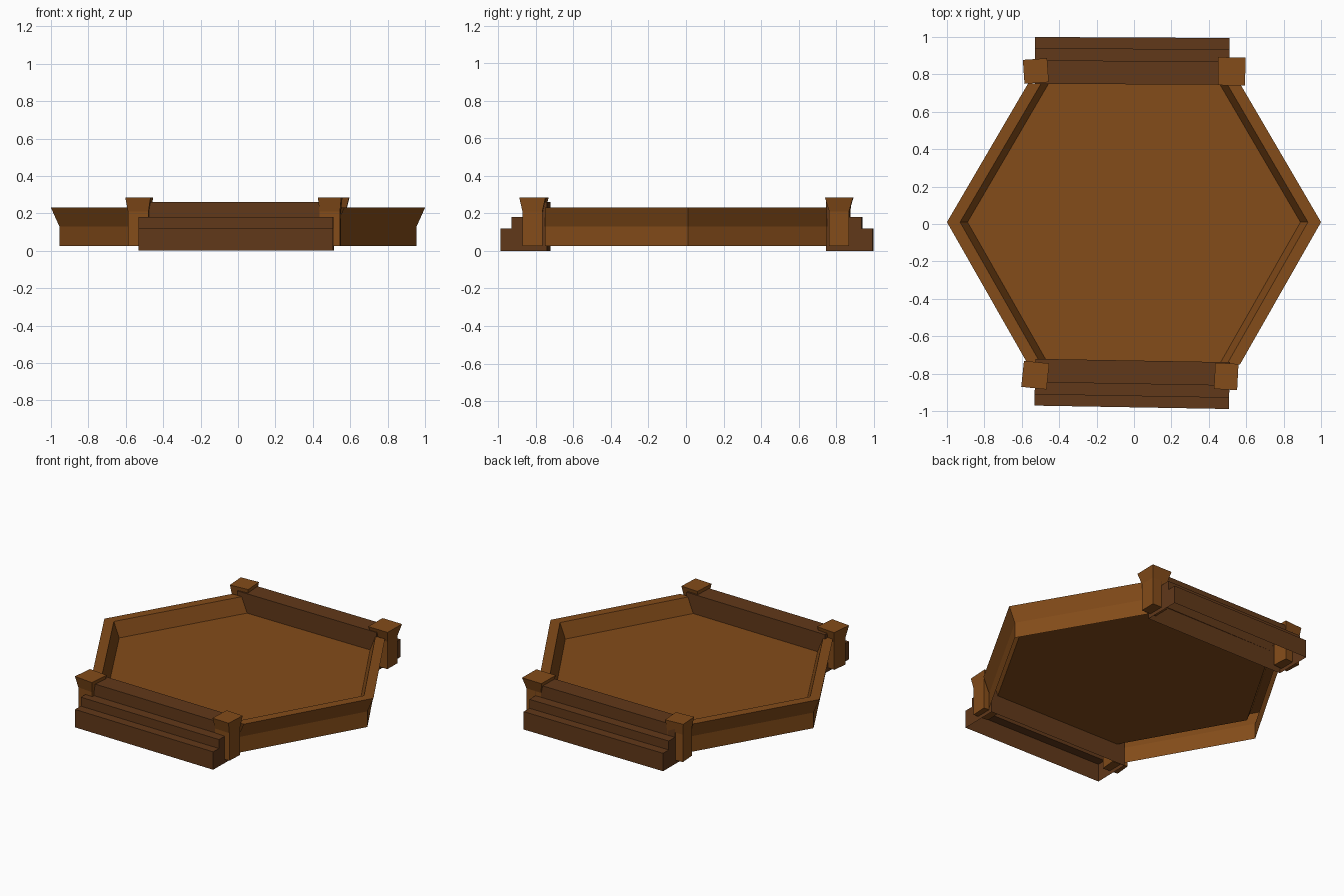
import bpy, bmesh, math
from mathutils import Matrix

if "Cube" in bpy.data.objects:
    bpy.data.objects.remove(bpy.data.objects["Cube"])


def material(name, color):
    m = bpy.data.materials.new(name)
    m.diffuse_color = color
    m.use_nodes = True
    m.node_tree.nodes["Principled BSDF"].inputs["Base Color"].default_value = m.diffuse_color
    return m


WOOD = material("warm_wood", (0.23, 0.072, 0.010, 1))
DARK = material("dark_wood", (0.12, 0.040, 0.010, 1))


def loft(name, sections, mat, caps=(), closed=False, flip=False):
    """Skin matching point rows; optionally cap chosen rows."""
    bm = bmesh.new()
    rows = [[bm.verts.new(p) for p in s] for s in sections]
    n = len(rows[0])
    for a, b in zip(rows, rows[1:]):
        for i in range(n if closed else n - 1):
            j = (i + 1) % n
            bm.faces.new((a[i], a[j], b[j], b[i]))
    for c in caps:
        bm.faces.new(rows[c] if c else rows[c][::-1])
    if flip:
        bmesh.ops.reverse_faces(bm, faces=bm.faces[:])
    elif caps:
        bmesh.ops.recalc_face_normals(bm, faces=bm.faces[:])
    me = bpy.data.meshes.new(name)
    bm.to_mesh(me)
    bm.free()
    me.materials.append(mat)
    ob = bpy.data.objects.new(name, me)
    bpy.context.collection.objects.link(ob)
    return ob


# Hexagonal rim: flared outer wall, flat top, sloping inner wall
CY, END = 0.01, 0.75
CUT = END / math.tan(math.radians(60))
RIM = [(0.955, 0.025), (0.955, 0.13), (1.0, 0.23), (0.93, 0.23), (0.89, 0.13)]
for side, label in ((1, "right"), (-1, "left")):
    path = [(-END, CUT), (CY, 0), (END, CUT)]
    loft(label + "_rim",
         [[(side * (x - cut), y, z) for x, z in RIM] for y, cut in path],
         WOOD, flip=side > 0)

# Raised floor with an open underside
floor_bm = bmesh.new()
w = 0.89
floor_bm.faces.new([floor_bm.verts.new((x, y, 0.13)) for x, y in (
    (w, CY), (w - CUT, END), (CUT - w, END),
    (-w, CY), (CUT - w, -END), (w - CUT, -END))])
floor_me = bpy.data.meshes.new("floor")
floor_bm.to_mesh(floor_me)
floor_bm.free()
floor_me.materials.append(WOOD)
bpy.context.collection.objects.link(bpy.data.objects.new("floor", floor_me))

# Three-tread stairs, hollow below, each slightly askew
STEP = [(0.125, 0), (0.125, 0.12), (0.065, 0.12), (0.065, 0.18),
        (0.0, 0.18), (0.0, 0.26), (-0.125, 0.26), (-0.125, 0)]
for side, label, mid, tilt in ((-1, "front", 0.855, -1.0), (1, "back", 0.872, -0.3)):
    st = loft(label + "_stairs",
              [[(x, side * y, z) for y, z in STEP] for x in (-0.52, 0.52)],
              DARK, caps=(0, 1))
    st.matrix_world = (Matrix.Translation((-0.01, side * mid, 0))
                       @ Matrix.Rotation(math.radians(tilt), 4, 'Z'))


# Corner posts with flared caps
def post(name, x, y, cap_x, cap_y, turn):
    levels = [(0.055, 0.053, 0.025), (0.055, 0.053, 0.21),
              (cap_x, cap_y, 0.285)]
    ob = loft(name, [[(-a, -b, z), (a, -b, z), (a, b, z), (-a, b, z)]
                     for a, b, z in levels], WOOD, caps=(0, 2), closed=True)
    ob.location = (x, y, 0)
    ob.rotation_euler.z = math.radians(turn)


post("front_left_post", -0.528, -0.808, 0.068, 0.07, -6)
post("front_right_post", 0.493, -0.815, 0.062, 0.07, -3)
post("back_left_post", -0.525, 0.818, 0.065, 0.064, 4)
post("back_right_post", 0.522, 0.816, 0.073, 0.075, -1)
